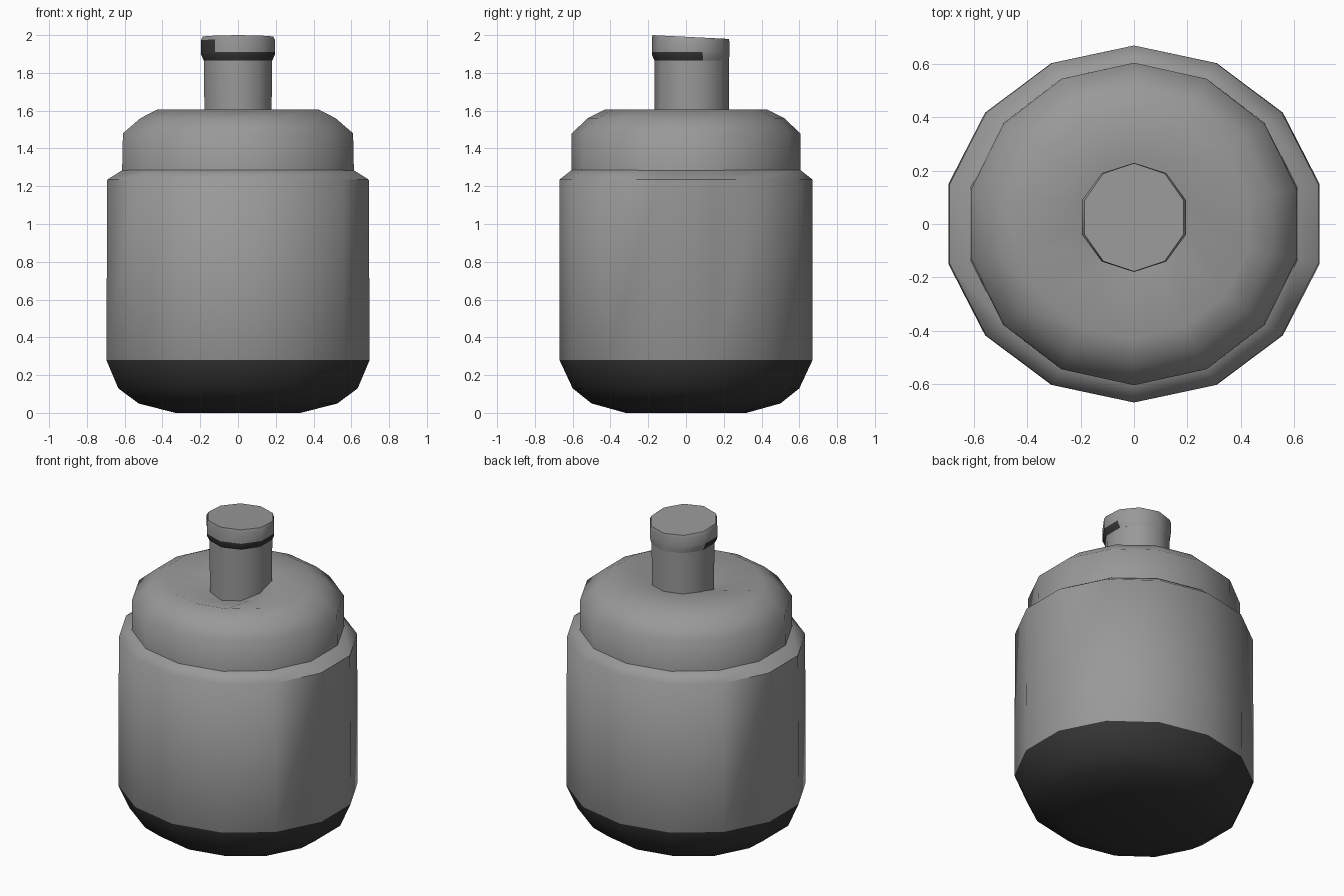
import bpy, bmesh, math

if "Cube" in bpy.data.objects:
    bpy.data.objects.remove(bpy.data.objects["Cube"], do_unlink=True)


def material(name, value):
    mat = bpy.data.materials.new(name)
    colour = (value, value, value, 1)
    mat.use_nodes = True
    mat.diffuse_color = colour
    bsdf = mat.node_tree.nodes["Principled BSDF"]
    bsdf.inputs["Base Color"].default_value = colour
    bsdf.inputs["Roughness"].default_value = 0.8
    return mat


grey = material("warm grey", 0.32)
dark = material("charcoal", 0.035)


def loft(name, sides, rings, is_dark, bend=None, cap_ends=(True, True)):
    """Stack elliptical rings (z, radius x, radius y, centre y) into a shell."""
    bm = bmesh.new()
    loops = []
    for i, (z, rx, ry, cy) in enumerate(rings):
        loop = []
        for k in range(sides):
            a = math.pi / 2 + math.tau * k / sides
            x, y = rx * math.cos(a), cy + ry * math.sin(a)
            dz = bend(i, x, y) if bend else 0
            loop.append(bm.verts.new((x, y, z + dz)))
        loops.append(loop)
    for low, high in zip(loops, loops[1:]):
        for k in range(sides):
            n = (k + 1) % sides
            bm.faces.new((low[k], low[n], high[n], high[k]))
    if cap_ends[0]:
        bm.faces.new(loops[0][::-1])
    if cap_ends[1]:
        bm.faces.new(loops[-1])
    for face in bm.faces:
        face.material_index = int(is_dark(face.calc_center_median()))
    mesh = bpy.data.meshes.new(name)
    bm.to_mesh(mesh)
    bm.free()
    mesh.materials.append(grey)
    mesh.materials.append(dark)
    obj = bpy.data.objects.new(name, mesh)
    bpy.context.collection.objects.link(obj)
    bpy.ops.object.select_all(action="DESELECT")
    obj.select_set(True)
    bpy.context.view_layer.objects.active = obj
    bpy.ops.object.shade_smooth_by_angle(angle=math.radians(55))
    return obj


# Jar body with a dark rounded base and a sloped upper rim
body = [(0.0, 0.34, 0.32, 0), (0.05, 0.54, 0.50, 0), (0.13, 0.65, 0.60, 0),
        (0.28, 0.715, 0.67, 0), (1.235, 0.71, 0.67, 0), (1.29, 0.62, 0.60, 0)]
loft("jar_body", 14, body, lambda c: c.z < 0.28)


# Rounded shoulder, dipping around the foot of the neck, deepest in front
def shoulder_dip(i, x, y):
    return 0.06 * min(0, y - 0.1) / 0.2 if i == 4 else 0


shoulder = [(1.25, 0.63, 0.605, 0), (1.48, 0.625, 0.605, 0), (1.56, 0.53, 0.52, 0),
            (1.605, 0.44, 0.43, 0), (1.605, 0.21, 0.21, 0.03)]
loft("shoulder", 14, shoulder, lambda c: False, shoulder_dip, (False, True))

# Neck, with the cap overhanging it towards the front
neck = [(1.50, 0.186, 0.197, 0.03), (1.87, 0.190, 0.197, 0.03)]
loft("neck", 10, neck, lambda c: False)


# Cap with a gently tilted top, a dark front band and a dark worn patch
def cap_tilt(i, x, y):
    return -0.05 * (y + 0.18) if i > 2 else 0


def cap_dark(c):
    band = c.z < 1.905 and c.y < 0.12
    patch = 1.92 < c.z < 1.97 and -0.18 < c.x < -0.1 and c.y < -0.05
    return band or patch


cap = [(1.865, 0.190, 0.197, 0.03), (1.895, 0.205, 0.205, 0.025),
       (1.91, 0.206, 0.205, 0.025), (1.98, 0.206, 0.205, 0.025),
       (2.0, 0.196, 0.203, 0.025)]
loft("cap", 10, cap, cap_dark, cap_tilt)
